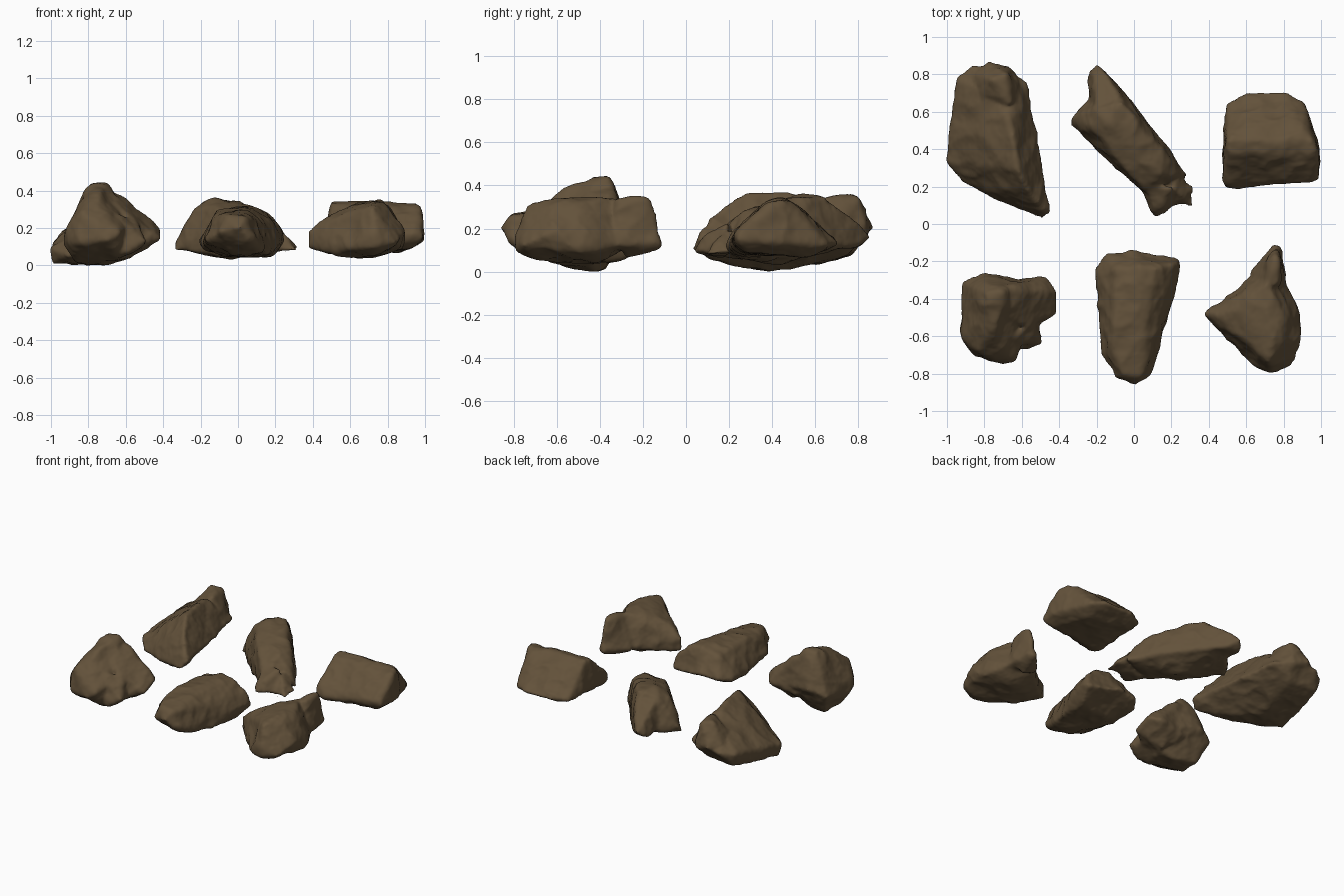
import bpy
import bmesh
from mathutils import Vector, noise

default = bpy.data.objects.get("Cube")
if default:
    bpy.data.objects.remove(default, do_unlink=True)

stone = bpy.data.materials.new("brown stone")
stone.use_nodes = True
colour = (0.125, 0.084, 0.043, 1)
stone.diffuse_color = colour
shader = stone.node_tree.nodes["Principled BSDF"]
shader.inputs["Base Color"].default_value = colour
shader.inputs["Roughness"].default_value = 0.9


def hull_lump(bm, points):
    """Add the convex hull of corner points given in hundredths."""
    verts = [bm.verts.new(Vector(p) / 100) for p in points]
    result = bmesh.ops.convex_hull(bm, input=verts)
    spare = set(result["geom_interior"]) | set(result["geom_unused"])
    bmesh.ops.delete(bm, geom=[g for g in spare if isinstance(g, bmesh.types.BMVert)],
                     context="VERTS")


def weathered(co):
    """Height of the worn stone surface: broad dents, chipped steps and fine grain."""
    broad = noise.noise(co * 4) * 0.012
    chips = (abs(noise.noise(co * 8 + Vector((3, 1, 7)))) - 0.2) * 0.016
    grain = noise.fractal(co * 22, 0.9, 2.1, 3) * 0.003
    return broad - chips + grain


def make_rock(name, lumps):
    bm = bmesh.new()
    for points in lumps:
        hull_lump(bm, points)
    mesh = bpy.data.meshes.new(name)
    bm.to_mesh(mesh)
    bm.free()
    rock = bpy.data.objects.new(name, mesh)
    bpy.context.collection.objects.link(rock)

    # Fuse the lumps into one even skin
    remesh = rock.modifiers.new("fuse", "REMESH")
    remesh.mode = "VOXEL"
    remesh.voxel_size = 0.012
    graph = bpy.context.evaluated_depsgraph_get()
    skin = bpy.data.meshes.new_from_object(rock.evaluated_get(graph))
    rock.modifiers.clear()
    rock.data = skin
    bpy.data.meshes.remove(mesh)
    skin.name = name

    # Wear the corners, then roughen the surface
    bm = bmesh.new()
    bm.from_mesh(skin)
    for _ in range(6):
        bmesh.ops.smooth_vert(bm, verts=bm.verts, factor=0.5,
                              use_axis_x=True, use_axis_y=True, use_axis_z=True)
    bm.normal_update()
    moves = [(v, v.normal * (weathered(v.co) + 0.005)) for v in bm.verts]
    for v, move in moves:
        v.co += move
        v.co.z = max(v.co.z, 0)
    for face in bm.faces:
        face.smooth = True
    bm.to_mesh(skin)
    bm.free()
    skin.materials.clear()
    skin.materials.append(stone)
    return rock


# Long leaning boulder with a raised knob at its rear
make_rock("back_left_rock", [
    [(-100, 33, 9), (-98, 55, 14), (-94, 78, 17), (-86, 85, 18), (-67, 85, 18),
     (-57, 76, 17), (-55, 55, 14), (-50, 42, 15), (-45, 6, 15), (-49, 3, 10),
     (-50, 10, 22), (-56, 17, 30), (-58, 10, 7), (-90, 21, 5), (-99, 35, 1),
     (-97, 56, 5), (-92, 76, 8), (-66, 55, 36), (-62, 29, 37), (-80, 45, 28),
     (-77, 41, 0), (-62, 20, 4), (-70, 75, 8)],
    [(-86, 80, 20), (-78, 87, 20), (-66, 84, 20), (-76, 77, 35), (-68, 80, 35),
     (-66, 64, 34), (-82, 65, 24), (-59, 70, 20)],
])

# Diagonal bar-shaped stone, highest toward the rear and forked at the near end
make_rock("back_middle_rock", [
    [(-34, 53, 8), (-34, 57, 13), (-30, 53, 19), (-25, 66, 10), (-9, 74, 12),
     (18, 41, 11), (28, 26, 9), (4, 19, 7), (-12, 33, 6), (-23, 52, 30),
     (-19, 62, 33), (-14, 54, 36), (-6, 65, 35), (5, 48, 33), (16, 38, 27),
     (-10, 36, 30), (-2, 27, 27), (6, 18, 21), (-5, 45, 4), (22, 26, 21),
     (14, 26, 28)],
    [(-24, 80, 12), (-20, 86, 16), (-14, 80, 12), (-7, 72, 11), (-24, 62, 12),
     (-22, 80, 20), (-16, 82, 21), (-20, 64, 31), (-8, 68, 31)],
    [(3, 20, 7), (11, 4, 9), (17, 5, 9), (27, 14, 8), (10, 8, 16), (17, 9, 17),
     (20, 20, 23), (6, 20, 21)],
    [(32, 20, 9), (32, 9, 8), (25, 9, 7), (24, 16, 18), (15, 35, 20), (12, 18, 8)],
])

# Wedge with a level ridge running across it
make_rock("back_right_rock", [
    [(49, 19, 11), (49, 22, 17), (48, 50, 14), (50, 64, 12), (60, 70, 13),
     (83, 70, 13), (91, 65, 12), (99, 40, 14), (99, 24, 14), (98, 23, 18),
     (98, 38, 31), (95, 45, 33), (85, 43, 33), (50, 44, 34), (50, 37, 32),
     (60, 54, 29), (88, 54, 28), (55, 26, 8), (93, 28, 9), (60, 58, 8),
     (86, 56, 7)],
])

# Peaked boulder with a lower shoulder and a broken front corner
make_rock("front_left_rock", [
    [(-93, -58, 12), (-92, -61, 19), (-92, -31, 16), (-80, -26, 20), (-60, -30, 18),
     (-86, -69, 12), (-70, -75, 13), (-64, -74, 17), (-61, -66, 20), (-79, -37, 44),
     (-70, -36, 44), (-75, -56, 39), (-74, -64, 32), (-84, -68, 29), (-86, -57, 31),
     (-86, -37, 1), (-87, -52, 2), (-70, -42, 0), (-60, -45, 3), (-63, -63, 5)],
    [(-70, -30, 12), (-46, -28, 16), (-41, -36, 19), (-41, -48, 14), (-50, -53, 11),
     (-62, -56, 6), (-67, -34, 38), (-60, -36, 35), (-51, -38, 26), (-58, -40, 3),
     (-60, -54, 28), (-70, -48, 38)],
    [(-51, -53, 10), (-50, -64, 13), (-60, -67, 6), (-66, -62, 27), (-55, -53, 26),
     (-70, -50, 4)],
])

# Tapering low block, wide at the rear with an upright blunt nose
make_rock("front_middle_rock", [
    [(-20, -24, 12), (-15, -16, 14), (0, -14, 14), (24, -18, 11), (25, -23, 15),
     (17, -53, 6), (13, -66, 8), (8, -81, 13), (1, -87, 20), (-9, -83, 18),
     (-17, -70, 13), (-18, -45, 10), (-10, -24, 27), (5, -23, 31), (12, -24, 30),
     (22, -21, 22), (7, -45, 30), (-10, -48, 30), (-12, -68, 27), (5, -70, 27),
     (18, -33, 4), (-8, -35, 5), (0, -68, 6), (-6, -80, 27), (4, -82, 25)],
    [(-4, -22, 12), (-4, -13, 15), (2, -13, 15), (4, -22, 12), (0, -20, 25)],
])

# Angular stone with a pointed side and a tall rear spur
make_rock("front_right_rock", [
    [(38, -48, 9), (38, -48, 18), (44, -49, 23), (53, -62, 6), (64, -76, 9),
     (73, -79, 10), (73, -79, 18), (84, -76, 12), (90, -63, 18), (88, -48, 8),
     (87, -45, 17), (81, -30, 12), (63, -28, 12), (52, -37, 9), (71, -32, 34),
     (63, -46, 32), (75, -61, 34), (80, -48, 33), (82, -62, 29), (72, -73, 31),
     (62, -66, 26), (54, -47, 29), (70, -40, 4), (62, -55, 4), (72, -70, 6)],
    [(62, -27, 12), (75, -11, 11), (79, -12, 13), (82, -32, 12), (76, -13, 24),
     (75, -17, 34), (77, -19, 34), (77, -32, 34), (70, -34, 33), (72, -28, 6)],
])
